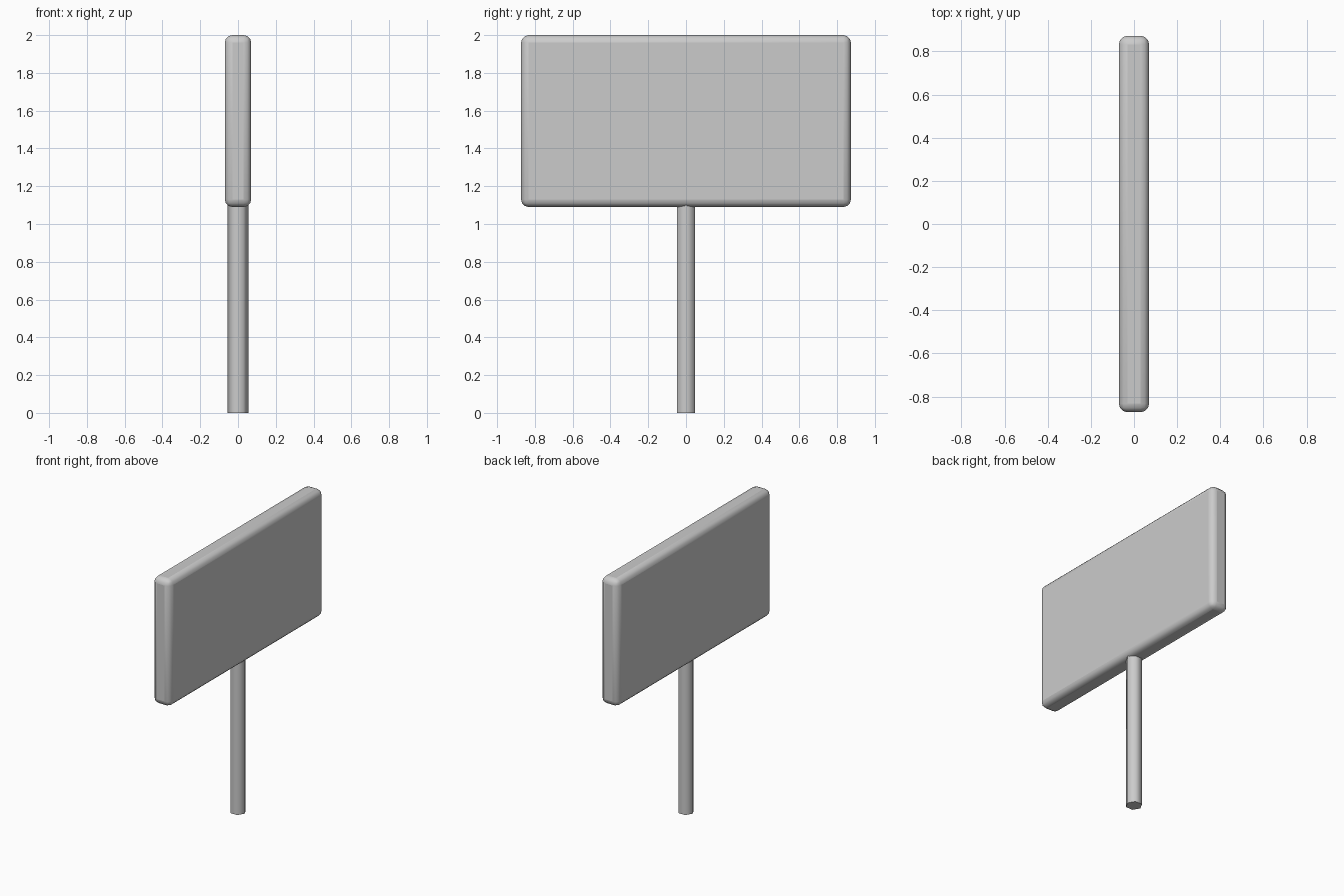
import bpy, math

if "Cube" in bpy.data.objects:
    bpy.data.objects.remove(bpy.data.objects["Cube"])

# Sign board: thin slab with rounded edges
bpy.ops.mesh.primitive_cube_add(size=1, location=(0, 0, 1.545))
board = bpy.context.object
board.name = "sign_board"
board.scale = (0.14, 1.746, 0.91)
bpy.ops.object.transform_apply(location=False, rotation=False, scale=True)
bevel = board.modifiers.new("rounded_edges", 'BEVEL')
bevel.width = 0.04
bevel.segments = 3
bpy.ops.object.shade_smooth_by_angle(angle=math.radians(40))

# Post: six-sided, corners on the x axis, smooth shaded
bpy.ops.mesh.primitive_cylinder_add(vertices=6, radius=0.055, depth=1.12,
                                    location=(0, 0, 0.56), rotation=(0, 0, math.pi / 2))
post = bpy.context.object
post.name = "post"
bpy.ops.object.transform_apply(location=False, rotation=True, scale=False)
bpy.ops.object.shade_smooth_by_angle(angle=math.radians(65))
